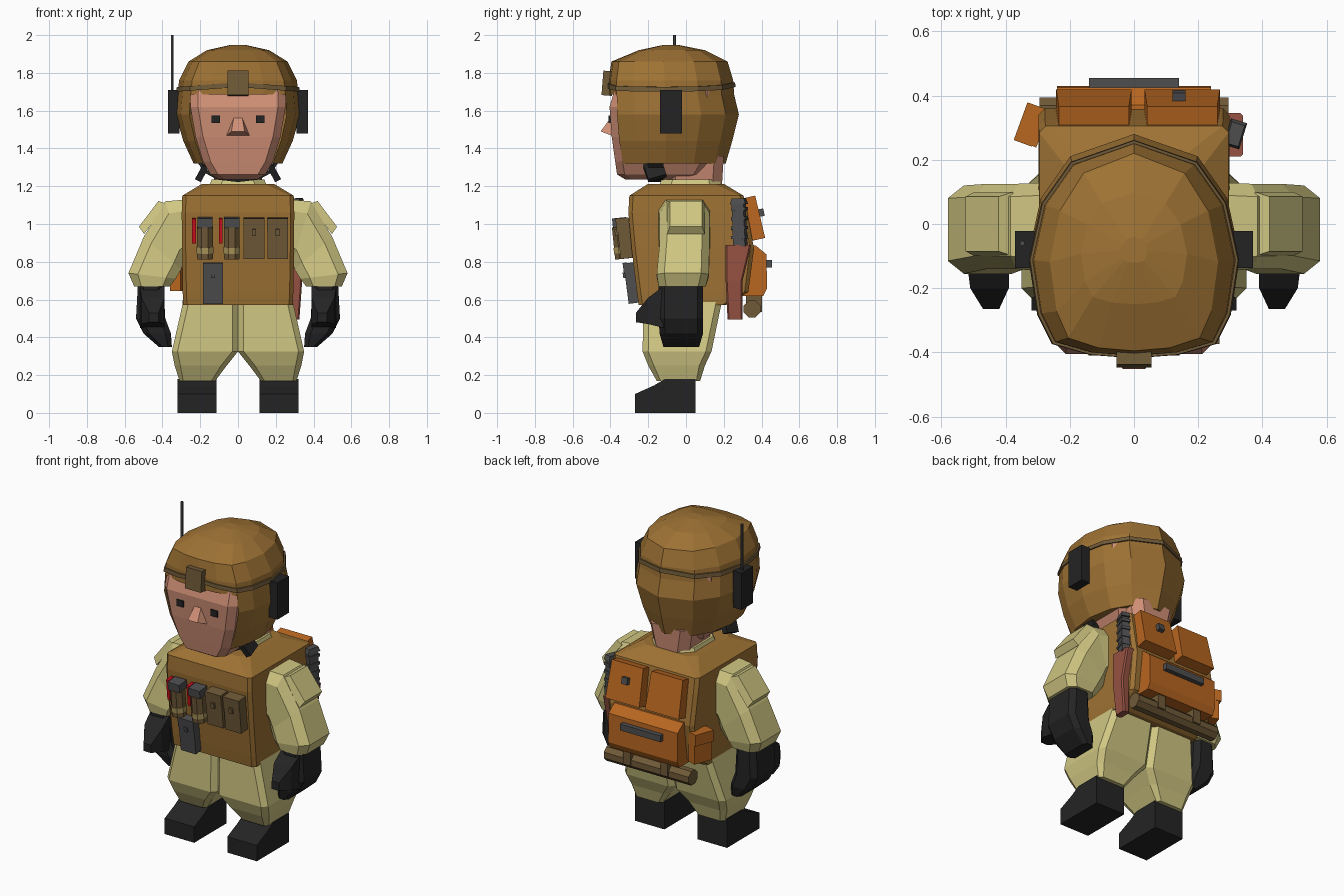
import bpy, bmesh, math
from mathutils import Matrix, Vector, Euler

if "Cube" in bpy.data.objects:
    bpy.data.objects.remove(bpy.data.objects["Cube"])


def lin(c):
    c /= 255
    return c / 12.92 if c <= 0.04045 else ((c + 0.055) / 1.055) ** 2.4


def material(name, r, g, b):
    m = bpy.data.materials.new(name)
    m.diffuse_color = (lin(r), lin(g), lin(b), 1)
    m.use_nodes = True
    m.node_tree.nodes["Principled BSDF"].inputs["Base Color"].default_value = m.diffuse_color
    return m


BROWN = material("armour brown", 158, 114, 52)
KHAKI = material("khaki cloth", 208, 198, 130)
BLACK = material("black", 36, 36, 37)
GREY = material("dark grey", 78, 78, 80)
RED = material("red", 205, 15, 28)
SHEATH = material("red brown leather", 150, 82, 66)
ORANGE = material("orange canvas", 184, 102, 32)
OLIVE = material("olive brown", 112, 90, 56)
SKIN = material("skin", 208, 143, 118)
BAND = material("pale band", 172, 152, 92)


def build(name, verts, faces, mat):
    bm = bmesh.new()
    vs = [bm.verts.new(v) for v in verts]
    for f in faces:
        bm.faces.new([vs[i] for i in f])
    bmesh.ops.remove_doubles(bm, verts=bm.verts, dist=0.0005)
    bmesh.ops.recalc_face_normals(bm, faces=bm.faces)
    me = bpy.data.meshes.new(name)
    bm.to_mesh(me)
    bm.free()
    me.materials.append(mat)
    ob = bpy.data.objects.new(name, me)
    bpy.context.collection.objects.link(ob)
    return ob


def loft(name, rings, mat, caps=True):
    """Skin a list of closed rings that have equal point counts."""
    n = len(rings[0])
    faces = [(k * n + i, k * n + (i + 1) % n, (k + 1) * n + (i + 1) % n, (k + 1) * n + i)
             for k in range(len(rings) - 1) for i in range(n)]
    if caps:
        faces += [tuple(range(n)), tuple(range((len(rings) - 1) * n, len(rings) * n))]
    return build(name, [p for r in rings for p in r], faces, mat)


def rect(x0, x1, y0, y1, z, c=0.02):
    """Horizontal rectangle with cut corners."""
    return [(x0 + c, y0, z), (x1 - c, y0, z), (x1, y0 + c, z), (x1, y1 - c, z),
            (x1 - c, y1, z), (x0 + c, y1, z), (x0, y1 - c, z), (x0, y0 + c, z)]


def place(ob, loc, rot=(0, 0, 0)):
    ob.data.transform(Matrix.Translation(loc) @ Euler(rot).to_matrix().to_4x4())
    return ob


def box(name, loc, size, mat, rot=(0, 0, 0), top=1.0):
    """Box whose upper end may be narrowed."""
    x, y, z = (s / 2 for s in size)
    rings = [[(-x * k, -y * k, h), (x * k, -y * k, h), (x * k, y * k, h), (-x * k, y * k, h)]
             for h, k in ((-z, 1), (z, top))]
    return place(loft(name, rings, mat), loc, rot)


def tube(name, loc, r, length, mat, rot=(0, 0, 0), n=8):
    rings = [[(r * math.cos(2 * math.pi * (i + .5) / n), r * math.sin(2 * math.pi * (i + .5) / n), h)
              for i in range(n)] for h in (-length / 2, length / 2)]
    return place(loft(name, rings, mat), loc, rot)


def mirror(ob):
    m = ob.modifiers.new("mirror", 'MIRROR')
    m.use_axis[0] = True
    return ob


# Boots, trousers, sleeves and gloves: right half, mirrored
boot = [(-.27, 0), (.05, 0), (.05, .18), (-.11, .18), (-.17, .145), (-.27, .10)]
mirror(loft("boots", [[(x, y, z) for y, z in boot] for x in (.115, .32)], BLACK))
mirror(loft("trousers", [rect(.12, .31, -.155, .075, .17, .02), rect(.06, .335, -.20, .10, .25, .03),
                         rect(0, .35, -.23, .135, .325, .03), rect(0, .29, -.225, .19, .59, .03)], KHAKI))


def arm_ring(xi, zi, xo, zo, y0, y1, c=.04):
    a, b = Vector((xi, 0, zi)), Vector((xo, 0, zo))
    pts = [(0, y0 + c), (.2, y0), (.8, y0), (1, y0 + c), (1, y1 - c), (.8, y1), (.2, y1), (0, y1 - c)]
    return [a.lerp(b, t) + Vector((0, y, 0)) for t, y in pts]


mirror(loft("sleeves", [arm_ring(.25, .84, .27, 1.13, -.15, .13), arm_ring(.29, .80, .385, 1.12, -.14, .125),
                        arm_ring(.30, .76, .50, .93, -.14, .125), arm_ring(.33, .71, .58, .74, -.155, .12),
                        arm_ring(.36, .67, .55, .67, -.145, .105)], KHAKI))
mirror(box("shoulder_pads", (.455, 0, 1.04), (.20, .20, .045), KHAKI, (0, math.radians(53), 0), .85))
mirror(loft("gloves", [rect(.395, .53, -.145, .09, .68, .03), rect(.385, .54, -.145, .09, .50, .03),
                       rect(.355, .50, -.14, .09, .42, .03), rect(.35, .42, -.12, .07, .35, .02)], BLACK))
thumb = [[(.39, -.12, .45), (.52, -.12, .45), (.52, -.12, .67), (.39, -.12, .67)],
         [(.39, -.20, .47), (.51, -.20, .47), (.51, -.20, .61), (.39, -.20, .61)],
         [(.42, -.265, .48), (.47, -.265, .48), (.47, -.265, .53), (.42, -.265, .53)]]
mirror(loft("thumbs", thumb, BLACK))

# Vest, collar and neck
loft("vest", [rect(-.29, .29, -.25, .21, .57), rect(-.293, .293, -.26, .33, .64),
              rect(-.297, .297, -.288, .36, .87), rect(-.298, .298, -.305, .325, 1.06),
              rect(-.295, .295, -.30, .305, 1.15), rect(-.19, .19, -.20, .20, 1.213, .05)], BROWN)
loft("collar", [rect(-.16, .16, -.15, .19, 1.18, .06), rect(-.14, .14, -.13, .18, 1.235, .06)], KHAKI)
loft("neck", [rect(-.12, .12, -.10, .19, 1.2, .05), rect(-.15, .15, -.12, .20, 1.36, .05)], SKIN)

# Head with nose and eyes
loft("face", [rect(-.10, .10, -.32, .0, 1.235, .04), rect(-.145, .145, -.365, .08, 1.262, .04),
              rect(-.185, .185, -.375, .12, 1.33, .04), rect(-.225, .225, -.393, .15, 1.46, .04),
              rect(-.252, .252, -.405, .15, 1.62, .04), rect(-.25, .25, -.375, .15, 1.72, .04)], SKIN)
build("nose", [(-.02, -.39, 1.575), (.02, -.39, 1.575), (-.035, -.452, 1.49), (.035, -.452, 1.49),
               (-.065, -.385, 1.465), (.065, -.385, 1.465)],
      [(0, 1, 3, 2), (2, 3, 5, 4), (0, 2, 4), (1, 5, 3), (0, 4, 5, 1)], SKIN)
mirror(box("eyes", (.118, -.400, 1.555), (.046, .02, .04), BLACK))

# Helmet: full rings above the brow, open at the front below it
half = [(0, -1), (.42, -.97), (.78, -.87), (.92, -.6), (1, -.1), (.88, .42), (.6, .8), (0, 1)]
outline = half + [(-x, y) for x, y in half[-2:0:-1]]


def helmet_ring(z, w, front, back):
    mid, d = (front + back) / 2, (back - front) / 2
    return [(x * w, mid + y * d, z) for x, y in outline]


brow = helmet_ring(1.685, .32, -.41, .255)
lower = [helmet_ring(1.32, .235, -.37, .21), helmet_ring(1.44, .29, -.395, .245),
         helmet_ring(1.58, .33, -.41, .28), brow]
loft("helmet_crown", [brow, helmet_ring(1.76, .312, -.41, .25), helmet_ring(1.86, .262, -.395, .22),
                      helmet_ring(1.92, .165, -.25, .10), helmet_ring(1.948, .04, -.12, -.04)], BROWN)
arcs = [r[2:13] for r in lower]
n = len(arcs[0])
build("helmet_sides", [p for a in arcs for p in a],
      [(k * n + i, k * n + i + 1, (k + 1) * n + i + 1, (k + 1) * n + i) for k in range(3) for i in range(n - 1)]
      + [tuple(range(n))], BROWN)


# Helmet band rises a little toward the middle of each side
def band_ring(z, w, front, back):
    return [(x, y, zz + .025 * (1 - abs(x) / .33)) for x, y, zz in helmet_ring(z, w, front, back)]


loft("helmet_band", [band_ring(1.70, .315, -.405, .25), band_ring(1.70, .328, -.418, .262),
                     band_ring(1.725, .324, -.417, .26), band_ring(1.725, .305, -.40, .245)], OLIVE, False)
box("helmet_mount", (0, -.415, 1.745), (.11, .055, .13), OLIVE, (-.08, 0, 0))
mirror(box("ear_pieces", (.34, -.08, 1.595), (.06, .115, .23), BLACK))
tube("antenna", (-.348, -.06, 1.84), .008, .32, GREY, n=6)

# Chin strap under the jaw with a side lump
strap = [(-.225, 1.34), (-.175, 1.27), (-.11, 1.235), (0, 1.222), (.11, 1.235), (.175, 1.27), (.225, 1.34)]
loft("chin_strap", [[(x, -.20, z), (x, -.12, z), (x * .92, -.12, z + .014), (x * .92, -.20, z + .014)]
                    for x, z in strap], BLACK)
mirror(box("strap_buckles", (.185, -.165, 1.28), (.035, .10, .09), BLACK, (.3, -.5, 0)))

# Chest gear, following the slope of the vest front
TILT = (.1, 0, 0)
for x in (-.175, -.033):
    for part, z, r, h, mat in (("canister", .90, .045, .17, OLIVE), ("canister_band", .862, .048, .032, BAND)):
        tube(part, (x, -.345 - (z - .93) * .1, z), r, h, mat, TILT)
    box("canister_cap", (x, -.352, 1.008), (.08, .075, .05), GREY, TILT)
    box("red_lever", (x - .058, -.335, .965), (.02, .05, .13), RED, TILT)
for x in (.085, .21):
    box("chest_pouch", (x, -.325, .925), (.11, .065, .215), OLIVE, TILT)
    box("pouch_flap", (x, -.36, .993), (.112, .02, .075), OLIVE, TILT)
    box("pouch_tab", (x, -.368, .955), (.022, .018, .035), OLIVE, TILT)
box("belt_pouch", (-.132, -.285, .688), (.105, .065, .215), GREY, (.13, 0, 0))
box("belt_flap", (-.132, -.322, .765), (.107, .02, .06), GREY, (.13, 0, 0))
box("belt_tab", (-.132, -.325, .73), (.022, .018, .03), GREY, (.13, 0, 0))

# Back packs, plate, button and side pouch
for x in (-.125, .15):
    box("upper_pack", (x, .355, 1.03), (.235, .08, .23), ORANGE, (.22, 0, 0), .93)
box("pack_button", (.14, .398, 1.06), (.04, .03, .04), GREY, (.22, 0, 0))
pack = [(.25, .62), (.41, .62), (.43, .66), (.425, .84), (.37, .885), (.25, .885)]
loft("lower_pack", [[(x, y, z) for y, z in pack] for x in (-.24, .24)], ORANGE)
box("pack_handle", (0, .44, .79), (.28, .03, .04), GREY)
box("side_pouch", (-.312, .305, .74), (.06, .12, .19), ORANGE, (0, 0, -.35))
box("side_flap", (-.325, .31, .80), (.06, .125, .07), ORANGE, (0, 0, -.35))

# Bed roll with straps
tube("bed_roll", (0, .35, .55), .048, .59, OLIVE, (0, math.pi / 2, 0))
mirror(box("roll_straps", (.13, .36, .58), (.05, .085, .09), OLIVE))

# Knife on the right side
loft("sheath", [rect(.283, .325, .22, .30, .495, .008), rect(.283, .34, .21, .30, .70, .008),
                rect(.283, .34, .21, .345, .89, .008)], SHEATH)
box("knife_handle", (.315, .283, 1.0), (.045, .065, .24), GREY, (.04, 0, -.3))
for i in range(4):
    box("grip_ring", (.315, .283, .93 + i * .05), (.052, .078, .018), GREY, (.04, 0, -.3))
box("knife_pommel", (.315, .28, 1.12), (.052, .085, .03), GREY, (.04, 0, -.3), .8)
